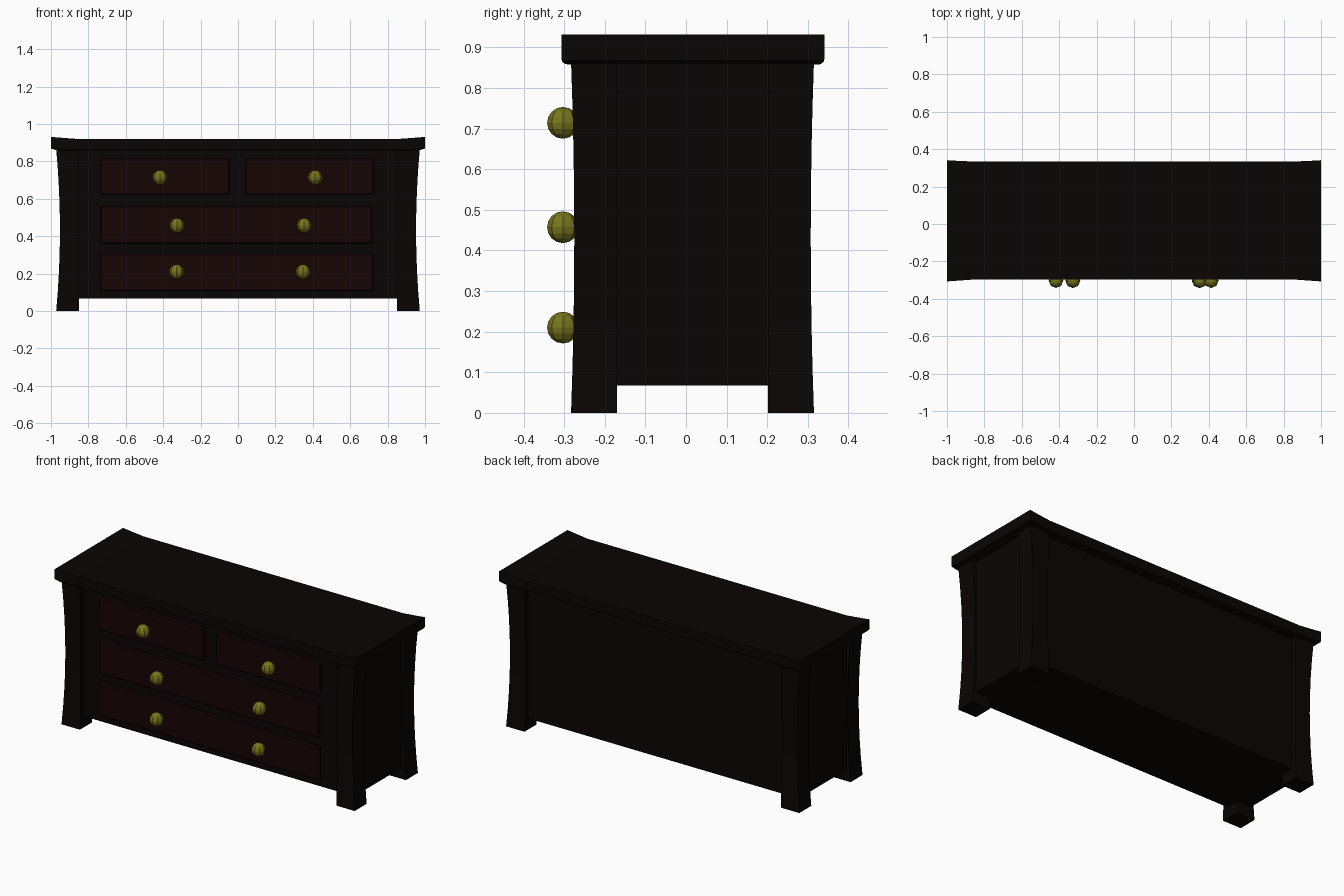
import bpy, bmesh

if "Cube" in bpy.data.objects:
    bpy.data.objects.remove(bpy.data.objects["Cube"])


def material(name, rgb):
    m = bpy.data.materials.new(name)
    m.diffuse_color = (*rgb, 1)
    m.use_nodes = True
    m.node_tree.nodes["Principled BSDF"].inputs["Base Color"].default_value = m.diffuse_color
    return m


WOOD = material("dark_wood", (0.003, 0.0015, 0.001))
RED = material("red_wood", (0.008, 0.0015, 0.001))
BRASS = material("brass", (0.19, 0.18, 0.012))


def finish(bm, name, mat):
    bmesh.ops.recalc_face_normals(bm, faces=bm.faces)
    me = bpy.data.meshes.new(name)
    bm.to_mesh(me)
    bm.free()
    me.materials.append(mat)
    ob = bpy.data.objects.new(name, me)
    bpy.context.collection.objects.link(ob)
    return ob


def loft(name, rings, mat):
    """Skin a list of equal-length rings and cap both ends."""
    bm = bmesh.new()
    vs = [[bm.verts.new(p) for p in r] for r in rings]
    n = len(vs[0])
    for a, b in zip(vs, vs[1:]):
        for i in range(n):
            j = (i + 1) % n
            bm.faces.new((a[i], a[j], b[j], b[i]))
    bm.faces.new(vs[0])
    bm.faces.new(vs[-1])
    return finish(bm, name, mat)


def rect_z(x0, x1, y0, y1, z):
    return [(x0, y0, z), (x1, y0, z), (x1, y1, z), (x0, y1, z)]


def rect_y(x0, x1, z0, z1, y):
    return [(x0, y, z0), (x1, y, z0), (x1, y, z1), (x0, y, z1)]


# Carcass, recessed behind the legs
loft("carcass", [rect_z(-0.944, 0.944, -0.247, 0.281, z) for z in (0.067, 0.862)], WOOD)

# Corner legs whose outer faces bow inward at mid height
STEPS = 8
for side, sx in (("left", -1), ("right", 1)):
    for end, inner_y, outer_y, sy in (("front", -0.17, -0.283, 1), ("back", 0.202, 0.315, -1)):
        rings = []
        for i in range(STEPS + 1):
            t = i / STEPS
            bow = 4 * t * (1 - t)
            rings.append(rect_z(sx * 0.85, sx * (0.972 - 0.02 * bow),
                                inner_y, outer_y + sy * 0.008 * bow, 0.865 * t))
        loft(f"{end}_{side}_leg", rings, WOOD)

# Top board: flares and lifts at both ends, lower edge chamfered
top = []
for x, y0, y1, z0, z1 in ((-1, -0.307, 0.341, 0.868, 0.931), (-0.97, -0.305, 0.339, 0.86, 0.928),
                          (-0.86, -0.297, 0.334, 0.858, 0.92), (0.86, -0.297, 0.334, 0.858, 0.92),
                          (0.97, -0.305, 0.339, 0.86, 0.928), (1, -0.307, 0.341, 0.868, 0.931)):
    top.append([(x, y0 + 0.005, z0), (x, y0, z0 + 0.005), (x, y0, z1),
                (x, y1, z1), (x, y1, z0 + 0.005), (x, y1 - 0.005, z0)])
loft("top_board", top, WOOD)

# Raised drawer fronts with a chamfered rim
for name, x0, x1, z0, z1 in (("top_left", -0.733, -0.052, 0.627, 0.808),
                             ("top_right", 0.045, 0.722, 0.627, 0.808),
                             ("middle", -0.73, 0.712, 0.367, 0.555),
                             ("bottom", -0.733, 0.716, 0.113, 0.303)):
    c = 0.006
    loft(f"{name}_drawer", [rect_y(x0 - c, x1 + c, z0 - c, z1 + c, -0.24),
                            rect_y(x0 - c, x1 + c, z0 - c, z1 + c, -0.257),
                            rect_y(x0, x1, z0, z1, -0.263)], RED)

# Faceted round knobs
for i, (x, z) in enumerate(((-0.417, 0.714), (0.413, 0.714), (-0.326, 0.457),
                            (0.354, 0.457), (-0.328, 0.21), (0.348, 0.21))):
    bm = bmesh.new()
    bmesh.ops.create_uvsphere(bm, u_segments=8, v_segments=8, radius=0.039)
    bmesh.ops.translate(bm, verts=bm.verts, vec=(x, -0.303, z))
    finish(bm, f"drawer_knob_{i + 1}", BRASS)
